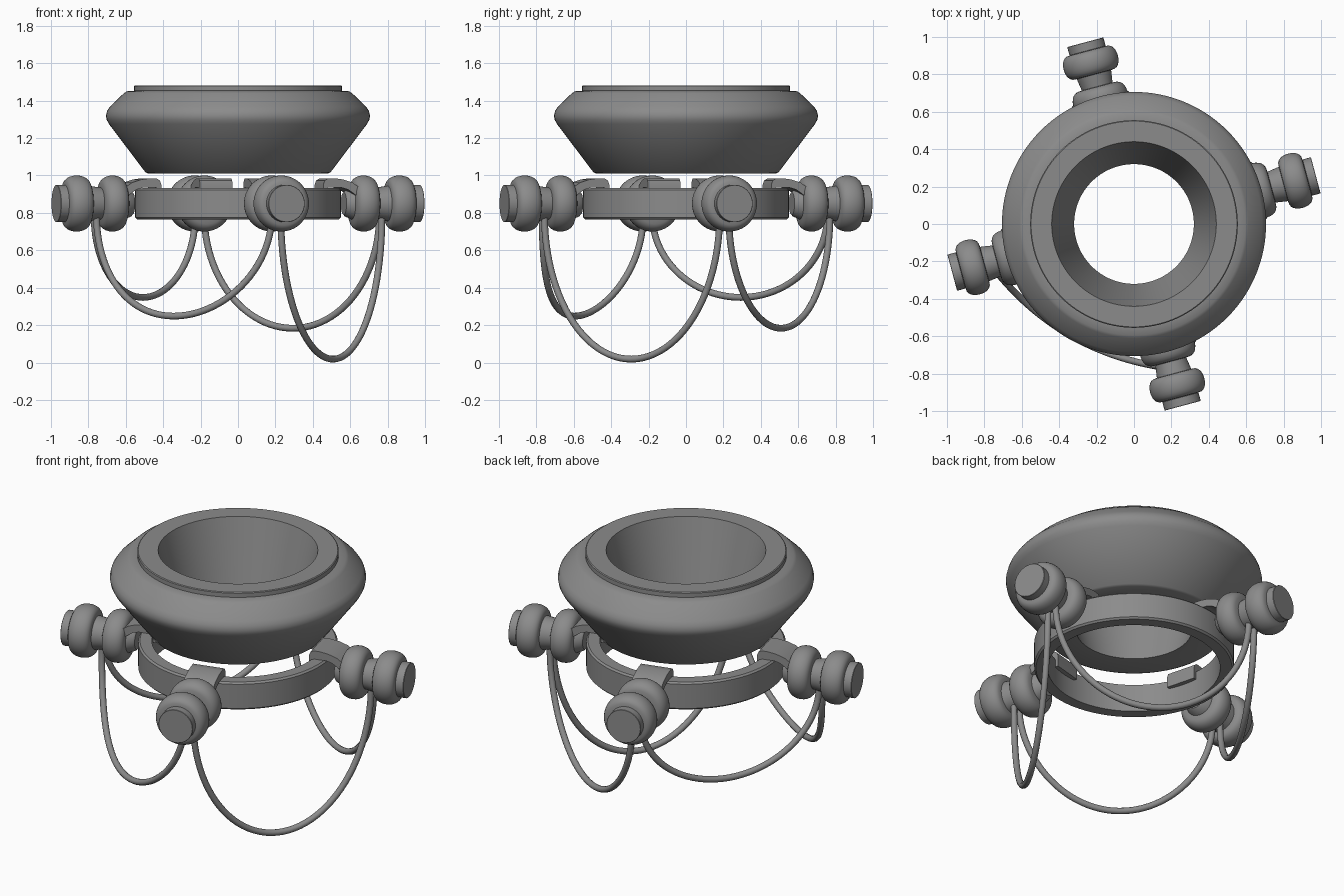
import bpy, bmesh, math
from mathutils import Matrix, Vector

if "Cube" in bpy.data.objects:
    bpy.data.objects.remove(bpy.data.objects["Cube"])

AXIS_Z = 0.85
ANGLES = [math.radians(a) for a in (15, 105, 195, 285)]

# Dark grey for every part
GREY = bpy.data.materials.new("dark_grey")
GREY.diffuse_color = (0.26, 0.26, 0.26, 1)
GREY.use_nodes = True
GREY.node_tree.nodes["Principled BSDF"].inputs["Base Color"].default_value = GREY.diffuse_color


def finish(name, bm, angle=35):
    bmesh.ops.remove_doubles(bm, verts=bm.verts, dist=1e-5)
    bmesh.ops.recalc_face_normals(bm, faces=bm.faces)
    me = bpy.data.meshes.new(name)
    bm.to_mesh(me)
    bm.free()
    me.materials.append(GREY)
    ob = bpy.data.objects.new(name, me)
    bpy.context.collection.objects.link(ob)
    bpy.ops.object.select_all(action='DESELECT')
    ob.select_set(True)
    bpy.context.view_layer.objects.active = ob
    bpy.ops.object.shade_smooth_by_angle(angle=math.radians(angle))
    return ob


def lathe(name, profile, closed=False, matrix=Matrix(), n=96):
    """Revolve (radius, height) points about local z."""
    bm = bmesh.new()
    rings = [[bm.verts.new(matrix @ Vector((r * math.cos(2 * math.pi * i / n),
                                            r * math.sin(2 * math.pi * i / n), h)))
              for i in range(n)] for r, h in profile]
    pairs = list(zip(rings, rings[1:]))
    if closed:
        pairs.append((rings[-1], rings[0]))
    for a, b in pairs:
        for i in range(n):
            j = (i + 1) % n
            bm.faces.new((a[i], a[j], b[j], b[i]))
    if not closed:
        bm.faces.new(rings[0])
        bm.faces.new(rings[-1])
    return finish(name, bm)


def bead(centre, half, r0, r1, steps=12):
    """Rounded flange outline from core radius r0 to peak r1."""
    return [(r0 + (r1 - r0) * math.sin(math.pi * k / steps) ** 0.7 if 0 < k < steps else r0,
             centre - half * math.cos(math.pi * k / steps)) for k in range(steps + 1)]


# Upper hollow bowl
lathe("bowl", [(0.32, 1.01), (0.48, 1.01), (0.495, 1.017), (0.69, 1.275), (0.702, 1.298),
               (0.706, 1.32), (0.70, 1.345), (0.685, 1.368), (0.61, 1.44), (0.595, 1.45),
               (0.555, 1.453), (0.555, 1.478), (0.55, 1.482), (0.44, 1.482)], True, n=128)

# Lower support ring
lathe("support_ring", [(0.475, 0.765), (0.54, 0.765), (0.55, 0.775), (0.55, 0.922),
                       (0.54, 0.932), (0.475, 0.932)], True, n=128)

# Spool outline along its axis
spool = [(0.06, 0.585), (0.07, 0.595)] + bead(0.695, 0.066, 0.085, 0.15)
spool += bead(0.893, 0.066, 0.095, 0.15) + [(0.10, 0.96), (0.10, 1.004), (0.098, 1.006)]

# Strap side outline (radius, height), hooked over the ring
strap = [(0.448, 0.885), (0.448, 0.95), (0.456, 0.972), (0.475, 0.985), (0.51, 0.985),
         (0.56, 0.978), (0.61, 0.962), (0.65, 0.935), (0.65, 0.88), (0.60, 0.915),
         (0.585, 0.925), (0.55, 0.935), (0.475, 0.935), (0.475, 0.885)]

for k, a in enumerate(ANGLES, 1):
    turn = Matrix.Rotation(a, 4, 'Z')
    lie = Matrix.Translation((0, 0, AXIS_Z)) @ turn @ Matrix.Rotation(math.pi / 2, 4, 'Y')
    lathe(f"spool_{k}", spool, False, lie, 64)

    bm = bmesh.new()
    face = bm.faces.new([bm.verts.new((r, -0.09, z)) for r, z in strap])
    ext = bmesh.ops.extrude_face_region(bm, geom=[face])
    bmesh.ops.translate(bm, vec=(0, 0.18, 0),
                        verts=[v for v in ext["geom"] if isinstance(v, bmesh.types.BMVert)])
    bm.transform(turn)
    finish(f"strap_{k}", bm)


# Hanging cables between neighbouring spools: lowest point, outward bulge
def anchor(a, side):
    return Vector((0.79 * math.cos(a) - side * 0.025 * math.sin(a),
                   0.79 * math.sin(a) + side * 0.025 * math.cos(a), 0))


TOP, RAD = 0.79, 0.018
for k, (low, bulge) in enumerate(((0.165, 0.01), (0.33, 0.01), (0.23, 0.11), (0.0, 0.01))):
    p, q = anchor(ANGLES[k], 1), anchor(ANGLES[(k + 1) % 4], -1)
    mid, half = (p + q) / 2, (p - q) / 2
    cu = bpy.data.curves.new(f"cable_{k + 1}", 'CURVE')
    cu.dimensions = '3D'
    cu.bevel_depth, cu.bevel_resolution, cu.use_fill_caps = RAD, 4, True
    cu.materials.append(GREY)
    sp = cu.splines.new('POLY')
    sp.points.add(48)
    for i, pt in enumerate(sp.points):
        t = math.pi * i / 48
        v = mid + half * math.cos(t) + mid.normalized() * bulge * math.sin(t) ** 2
        v.z = TOP - (TOP - low - RAD) * math.sin(t)
        pt.co = (*v, 1)
    sp.use_smooth = True
    bpy.context.collection.objects.link(bpy.data.objects.new(f"cable_{k + 1}", cu))
